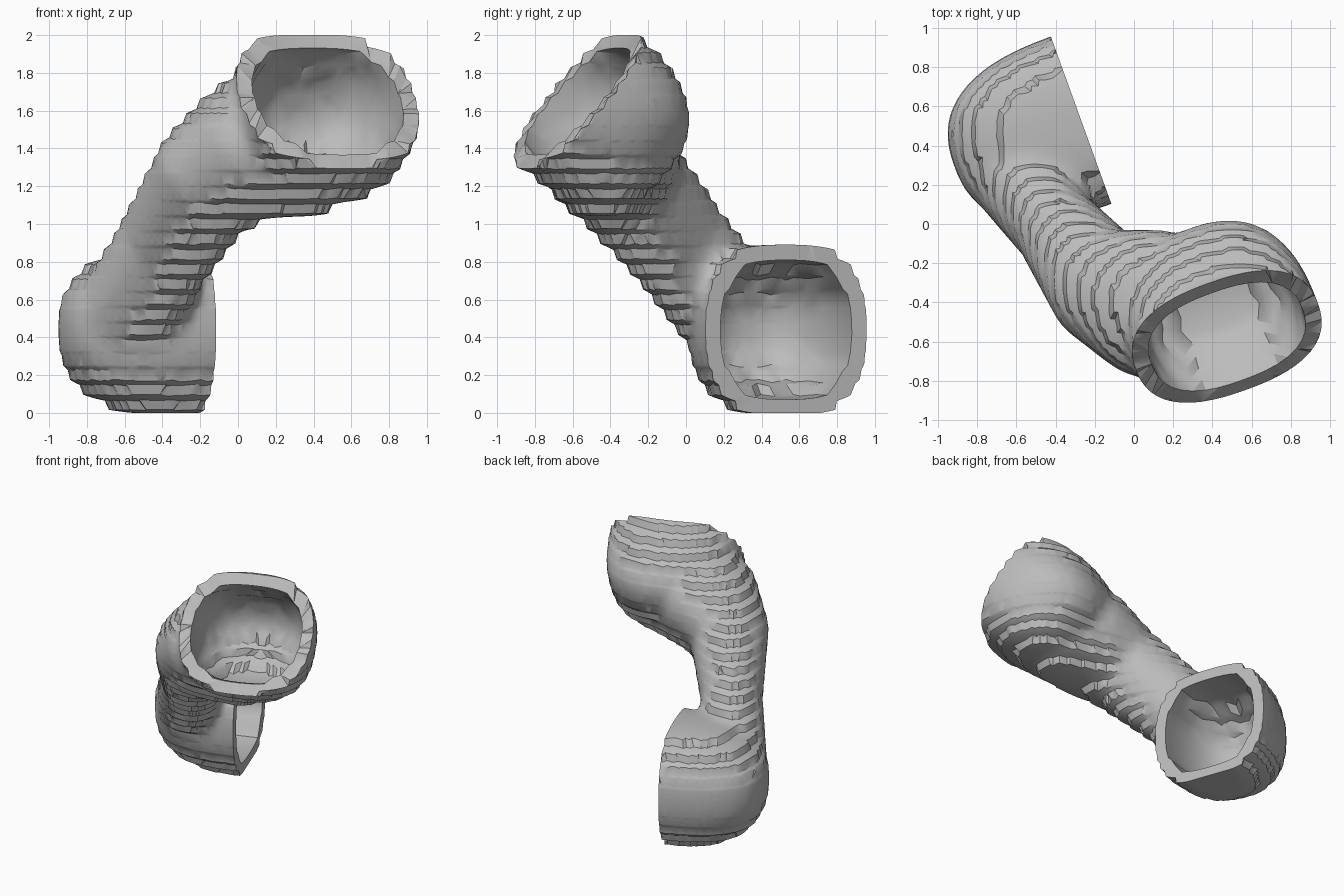
import bpy, bmesh
from mathutils import Vector, Matrix

if "Cube" in bpy.data.objects:
    bpy.data.objects.remove(bpy.data.objects["Cube"], do_unlink=True)

LAYER = 0.08      # height of one terrace
STRENGTH = 0.55   # how far the surface is pulled onto the terraces
WALL = 0.085
BOXINESS = 2.5    # superellipsoid exponent of the cups

# Mid grey for the whole body
grey = bpy.data.materials.new("plain_grey")
grey.use_nodes = True
colour = (0.5, 0.5, 0.5, 1)
grey.diffuse_color = colour
grey.node_tree.nodes["Principled BSDF"].inputs["Base Color"].default_value = colour


def frame(centre, normal, across):
    """Matrix whose x axis runs along across and z axis along normal."""
    n = Vector(normal).normalized()
    v = n.cross(Vector(across)).normalized()
    u = v.cross(n)
    m = Matrix((u, v, n)).transposed().to_4x4()
    m.translation = centre
    return m


def ball(bm, matrix, sx, sy, sz, power=2, flange=0):
    """Ellipsoid, boxier with a higher power; a flange turns its upper half into a wide drum."""
    verts = bmesh.ops.create_uvsphere(bm, u_segments=40, v_segments=24, radius=1)["verts"]
    for v in verts:
        x, y, z = v.co
        if flange and z > 0.01:
            spread = 1 if z < 0.9 else (1 - z * z) ** 0.5 if z < 1 else 0
            side = Vector((x, y)).normalized() * flange * spread
            v.co = matrix @ Vector((side.x, side.y, max(0, z - 0.14)))
        else:
            v.co /= sum(abs(c) ** power for c in (x, y, z)) ** (1 / power)
            v.co = matrix @ Vector((v.co.x * sx, v.co.y * sy, v.co.z * sz))


def new_object(name, bm):
    mesh = bpy.data.meshes.new(name)
    bm.to_mesh(mesh)
    bm.free()
    obj = bpy.data.objects.new(name, mesh)
    bpy.context.collection.objects.link(obj)
    return obj


def bake(obj):
    """Apply the modifier stack."""
    graph = bpy.context.evaluated_depsgraph_get()
    mesh = bpy.data.meshes.new_from_object(obj.evaluated_get(graph))
    obj.modifiers.clear()
    obj.data = mesh


# Cups: rim frame, radius across, radius up, depth
cups = [
    (frame((-0.27, 0.53, 0.44), (0.94, 0.34, 0), (-0.34, 0.94, 0)), 0.455, 0.465, 0.69),
    (frame((0.475, -0.575, 1.66), (0.26, -0.72, 0.63), (0.94, 0.34, 0)), 0.495, 0.455, 0.61),
]

# Arm: centre points, then half width sideways and half thickness
arm = [((-0.58, 0.25, 0.52), 0.26, 0.3), ((-0.385, -0.03, 0.88), 0.225, 0.305),
       ((-0.15, -0.33, 1.25), 0.29, 0.33), ((0.1, -0.41, 1.4), 0.38, 0.39),
       ((0.34, -0.44, 1.38), 0.34, 0.34)]

# Solid body: overlapping arm sections and two full cups, fused
bm = bmesh.new()
for (p, w0, t0), (q, w1, t1) in zip(arm, arm[1:]):
    for i in range(7):
        f = i / 6
        w, t = w0 + (w1 - w0) * f, t0 + (t1 - t0) * f
        m = frame(Vector(p).lerp(Vector(q), f), (0.46, -0.59, 0.66), (0.79, 0.61, 0))
        ball(bm, m, w, t, w)
for m, ru, rv, depth in cups:
    ball(bm, m, ru, rv, depth, BOXINESS)
body = new_object("double_cup_body", bm)
fuse = body.modifiers.new("fuse", 'REMESH')
fuse.mode = 'VOXEL'
fuse.voxel_size = 0.036
soften = body.modifiers.new("soften", 'SMOOTH')
soften.factor = 0.5
soften.iterations = 5
bake(body)

# Slice both cups flat at the rim and hollow them in one cut
bm = bmesh.new()
for m, ru, rv, depth in cups:
    ball(bm, m, ru - WALL, rv - WALL, depth - WALL, BOXINESS, flange=0.62)
cutter = new_object("cutter", bm)
cutter.hide_render = True
mod = body.modifiers.new("carve", 'BOOLEAN')
mod.operation = 'DIFFERENCE'
mod.solver = 'MANIFOLD'
mod.object = cutter
bake(body)
bpy.data.objects.remove(cutter, do_unlink=True)

# Terrace the surface into soft horizontal layers
bm = bmesh.new()
bm.from_mesh(body.data)
bmesh.ops.triangulate(bm, faces=bm.faces[:], ngon_method='EAR_CLIP')
for v in bm.verts:
    z = v.co.z
    z += (round(z / LAYER) * LAYER - z) * STRENGTH
    v.co.z = min(max(z, 0), 2)
bm.to_mesh(body.data)
bm.free()

body.data.materials.clear()
body.data.materials.append(grey)
bpy.ops.object.select_all(action='DESELECT')
body.select_set(True)
bpy.context.view_layer.objects.active = body
bpy.ops.object.shade_smooth_by_angle(angle=0.6)
